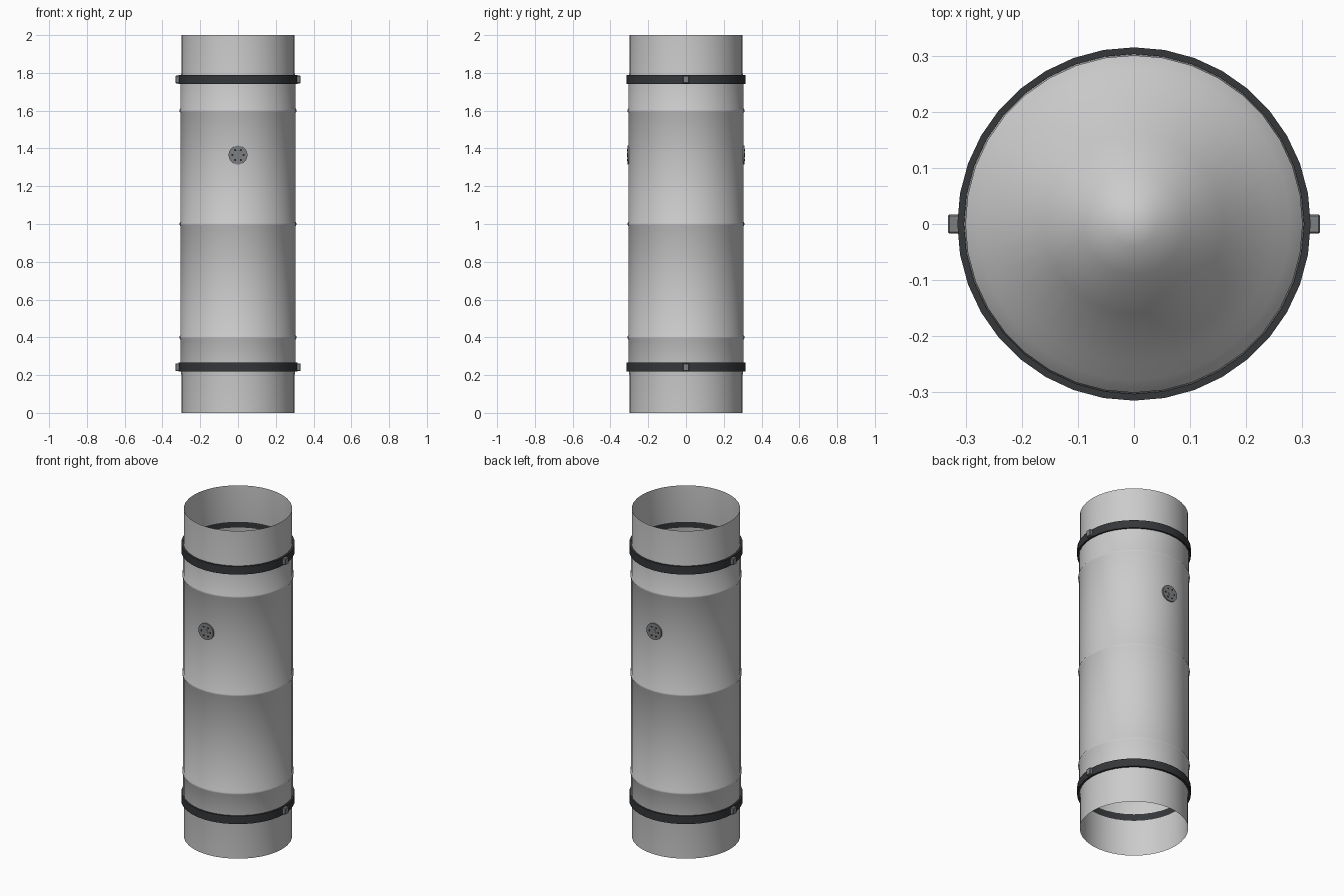
import bpy, bmesh, math
from mathutils import Matrix

if "Cube" in bpy.data.objects:
    bpy.data.objects.remove(bpy.data.objects["Cube"])

SIDES = 36


def material(name, c):
    m = bpy.data.materials.new(name)
    m.diffuse_color = (*c, 1)
    m.use_nodes = True
    m.node_tree.nodes["Principled BSDF"].inputs["Base Color"].default_value = m.diffuse_color
    return m


dark = material("dark_band", (0.035, 0.038, 0.042))
mid = material("mid_grey", (0.2, 0.21, 0.22))
black = material("hole_black", (0.02, 0.02, 0.02))


def finish(name, bm, mat=None, angle=35):
    bmesh.ops.recalc_face_normals(bm, faces=bm.faces)
    me = bpy.data.meshes.new(name)
    bm.to_mesh(me)
    bm.free()
    ob = bpy.data.objects.new(name, me)
    bpy.context.collection.objects.link(ob)
    if mat:
        me.materials.append(mat)
    bpy.ops.object.select_all(action='DESELECT')
    ob.select_set(True)
    bpy.context.view_layer.objects.active = ob
    bpy.ops.object.shade_smooth_by_angle(angle=math.radians(angle))
    return ob


def lathe(name, profile, mat=None, closed=False):
    """Spin (radius, z) points around the z axis."""
    bm = bmesh.new()
    vs = [bm.verts.new((r, 0, z)) for r, z in profile]
    es = [bm.edges.new(p) for p in zip(vs, vs[1:])]
    if closed:
        es.append(bm.edges.new((vs[-1], vs[0])))
    bmesh.ops.spin(bm, geom=vs + es, axis=(0, 0, 1), cent=(0, 0, 0),
                   angle=2 * math.pi, steps=SIDES)
    bmesh.ops.remove_doubles(bm, verts=bm.verts, dist=1e-5)
    return finish(name, bm, mat)


def disc(bm, x, z, r, y0, y1, seg):
    """Short cylinder lying along y, bevelled by its own caps."""
    m = Matrix.Translation((x, (y0 + y1) / 2, z)) @ Matrix.Rotation(math.pi / 2, 4, 'X')
    bmesh.ops.create_cone(bm, cap_ends=True, segments=seg, radius1=r, radius2=r,
                          depth=abs(y1 - y0), matrix=m)


# Open tube wall with three raised beads
wall = [(0.30, 0), (0.30, 0.2), (0.305, 0.24)]
for z in (0.4, 1.0, 1.6):
    wall += [(0.305, z - 0.012), (0.309, z - 0.005), (0.309, z + 0.005), (0.305, z + 0.012)]
wall += [(0.305, 1.76), (0.30, 1.8), (0.30, 2)]
lathe("tube_wall", wall)

# Recessed conical bulkheads, mirrored top and bottom
cone = [(0, 1.76), (0.04, 1.75), (0.09, 1.715), (0.16, 1.64), (0.25, 1.53),
        (0.278, 1.51), (0.303, 1.48)]
lathe("top_bulkhead", cone)
lathe("bottom_bulkhead", [(r, 2 - z) for r, z in cone])

# Clamp bands with a clip on each side
for label, z in (("lower", 0.242), ("upper", 1.765)):
    lathe(label + "_clamp_band",
          [(0.303, z - 0.024), (0.315, z - 0.024), (0.315, z + 0.024), (0.303, z + 0.024)],
          dark, closed=True)
    for side, s in (("left", -1), ("right", 1)):
        bm = bmesh.new()
        bmesh.ops.create_cube(bm, size=1, matrix=Matrix.Translation((s * 0.319, 0, z))
                              @ Matrix.Diagonal((0.026, 0.034, 0.04, 1)))
        bmesh.ops.bevel(bm, geom=bm.edges[:], offset=0.003, segments=1, affect='EDGES')
        finish(f"{label}_{side}_clip", bm, mid)

# Round vents, front and back, each with a ring of holes
for side, s in (("front", -1), ("back", 1)):
    bm = bmesh.new()
    disc(bm, 0, 1.365, 0.05, s * 0.296, s * 0.311, 24)
    disc(bm, 0, 1.365, 0.014, s * 0.305, s * 0.313, 12)
    finish(side + "_vent", bm, mid)
    bm = bmesh.new()
    for i in range(6):
        a = i * math.pi / 3
        disc(bm, 0.03 * math.cos(a), 1.365 + 0.03 * math.sin(a), 0.006,
             s * 0.306, s * 0.3118, 8)
    finish(side + "_vent_holes", bm, black)
